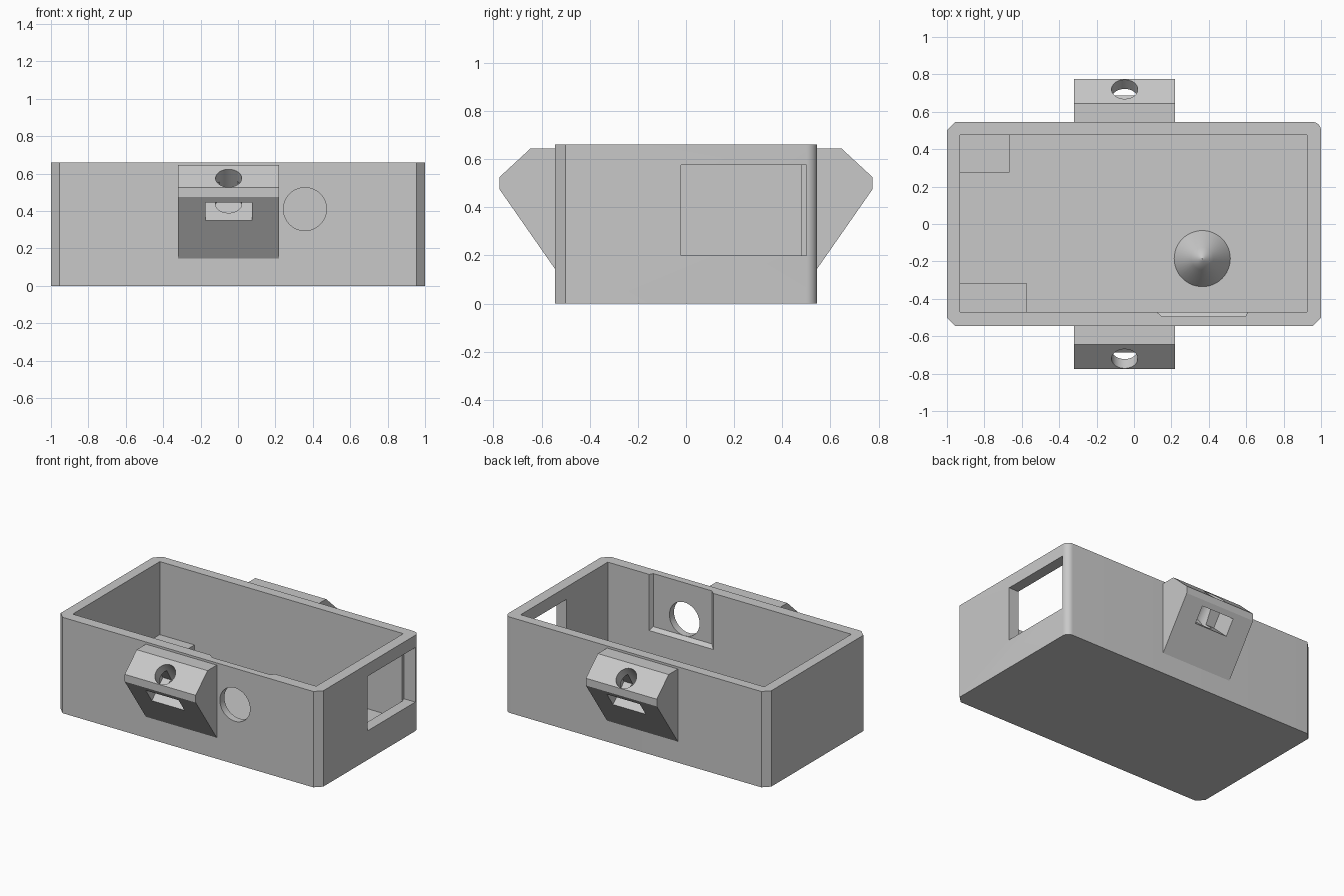
import bpy
import bmesh
import math
from mathutils import Vector, Matrix

cube = bpy.data.objects.get("Cube")
if cube:
    bpy.data.objects.remove(cube, do_unlink=True)

grey = bpy.data.materials.new("plain grey")
grey.use_nodes = True
tone = (0.58, 0.58, 0.58, 1)
grey.diffuse_color = tone
grey.node_tree.nodes["Principled BSDF"].inputs["Base Color"].default_value = tone


def finish(name, bm):
    bmesh.ops.recalc_face_normals(bm, faces=bm.faces)
    mesh = bpy.data.meshes.new(name)
    bm.to_mesh(mesh)
    bm.free()
    mesh.materials.append(grey)
    ob = bpy.data.objects.new(name, mesh)
    bpy.context.collection.objects.link(ob)
    return ob


def hull(name, points):
    bm = bmesh.new()
    for p in points:
        bm.verts.new(p)
    bmesh.ops.convex_hull(bm, input=bm.verts)
    bmesh.ops.dissolve_limit(bm, angle_limit=0.01, verts=bm.verts, edges=bm.edges)
    return finish(name, bm)


def box(name, x, y, z):
    return hull(name, [(a, b, c) for a in x for b in y for c in z])


def cylinder(name, start, direction, radius, depth):
    bm = bmesh.new()
    d = Vector(direction).normalized()
    place = Matrix.Translation(Vector(start) + d * depth / 2) @ d.to_track_quat('Z', 'Y').to_matrix().to_4x4()
    bmesh.ops.create_cone(bm, cap_ends=True, segments=48, radius1=radius,
                          radius2=radius, depth=depth, matrix=place)
    return finish(name, bm)


def cut(ob, cutters):
    for c in cutters:
        c.hide_render = True
        mod = ob.modifiers.new(c.name, 'BOOLEAN')
        mod.operation = 'DIFFERENCE'
        mod.solver = 'EXACT'
        mod.object = c
    shaped = bpy.data.meshes.new_from_object(
        ob.evaluated_get(bpy.context.evaluated_depsgraph_get()))
    ob.modifiers.clear()
    ob.data = shaped
    for c in cutters:
        bpy.data.objects.remove(c, do_unlink=True)


def smooth(ob):
    bpy.ops.object.select_all(action='DESELECT')
    ob.select_set(True)
    bpy.context.view_layer.objects.active = ob
    bpy.ops.object.shade_smooth_by_angle(angle=math.radians(30))


# Open box: three chamfered corners, one rounded
W, D, H, C, FLOOR = 1.0, 0.545, 0.66, 0.045, 0.07
outline = [(-W + C, -D), (W - C, -D), (W, -D + C), (-W + C, D), (-W, D - C), (-W, -D + C)]
for i in range(9):
    a = math.radians(90 * i / 8)
    outline.append((W - C + C * math.cos(a), D - C + C * math.sin(a)))
case = hull("open_case", [(x, y, z) for x, y in outline for z in (0, H)])

recess = hull("port_recess",
              [(x, -0.46, z) for x in (0.11, 0.615) for z in (0.265, 0.8)] +
              [(x, -0.495, z) for x in (0.15, 0.595) for z in (0.295, 0.8)])
cut(case, [
    box("cavity", (-0.93, 0.925), (-0.47, 0.477), (FLOOR, 0.9)),
    box("side_window", (0.915, 1.1), (-0.02, 0.5), (0.2, 0.575)),
    recess,
    cylinder("round_port", (0.358, -0.7, 0.41), (0, 1, 0), 0.115, 0.3),
])
smooth(case)

# Support blocks in the right-hand inner corners
box("back_support_block", (-0.94, -0.665), (0.275, 0.485), (FLOOR - 0.02, 0.157))
box("front_support_block", (-0.94, -0.575), (-0.48, -0.315), (FLOOR - 0.02, 0.157))

# Pointed post on the floor
bm = bmesh.new()
profile = [(0.15, FLOOR - 0.01), (0.15, FLOOR), (0.06, 0.2), (0.015, 0.25), (0.001, 0.255)]
for (r1, z1), (r2, z2) in zip(profile, profile[1:]):
    bmesh.ops.create_cone(bm, cap_ends=False, segments=48, radius1=r1, radius2=r2,
                          depth=z2 - z1, matrix=Matrix.Translation((0.365, -0.185, (z1 + z2) / 2)))
bmesh.ops.remove_doubles(bm, verts=bm.verts, dist=0.0005)
smooth(finish("pointed_post", bm))

# Screw lugs on the front and back, each with a slanted hole and a nut slot
lug_profile = [(0.535, 0.645), (0.645, 0.645), (0.775, 0.525), (0.775, 0.475),
               (0.545, 0.145), (0.535, 0.145)]
for side, s in (("front", -1), ("back", 1)):
    lug = hull(side + "_lug", [(x, s * y, z) for x in (-0.32, 0.22) for y, z in lug_profile])
    hole = cylinder(side + "_screw_hole", (-0.05, s * 0.788, 0.648), (0, -0.68 * s, -0.73), 0.07, 0.3)
    slot_ends = [(0.686 + 0.05, 0.35 - 0.047), (0.754 + 0.05, 0.445 - 0.047),
                 (0.686 - 0.12, 0.35 + 0.112), (0.754 - 0.12, 0.445 + 0.112)]
    slot = hull(side + "_nut_slot", [(x, s * y, z) for x in (-0.175, 0.075) for y, z in slot_ends])
    cut(lug, [hole, slot])
    smooth(lug)
